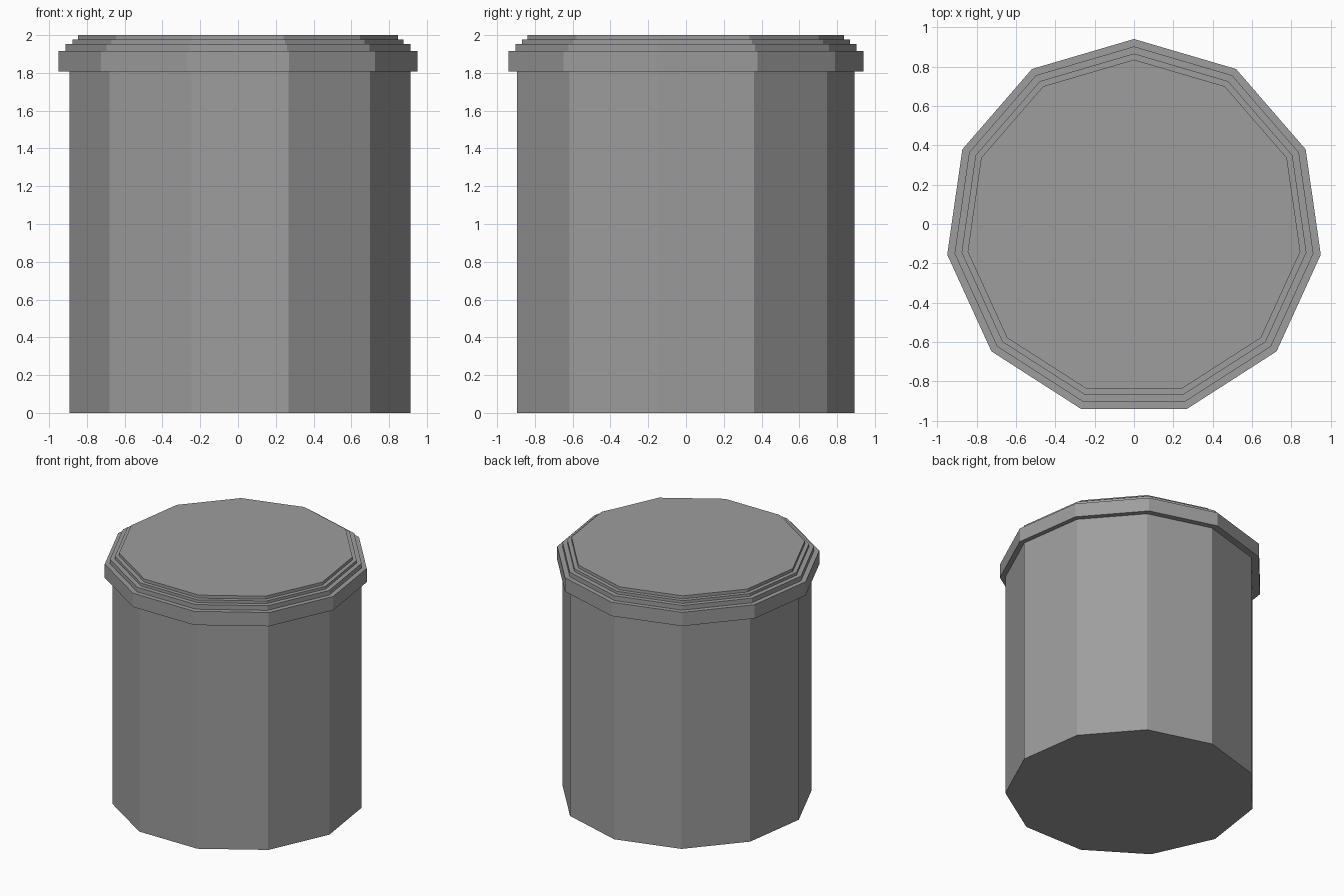
import bpy, bmesh
from math import cos, sin, tau, pi

if "Cube" in bpy.data.objects:
    bpy.data.objects.remove(bpy.data.objects["Cube"])

SIDES = 11

# Dark grey shared by both parts
grey = bpy.data.materials.new("dark_grey")
grey.diffuse_color = (0.34, 0.34, 0.34, 1)
grey.use_nodes = True
grey.node_tree.nodes["Principled BSDF"].inputs["Base Color"].default_value = grey.diffuse_color


def turned_part(name, profile, cx, cy):
    """Closed eleven-sided solid from (radius, z) pairs, listed bottom to top."""
    bm = bmesh.new()
    rings = []
    for r, z in profile:
        angles = [pi / 2 + tau * i / SIDES for i in range(SIDES)]
        rings.append([bm.verts.new((cx + r * cos(a), cy + r * sin(a), z)) for a in angles])
    for low, high in zip(rings, rings[1:]):
        for i in range(SIDES):
            j = (i + 1) % SIDES
            bm.faces.new((low[i], low[j], high[j], high[i]))
    bm.faces.new(rings[0][::-1])
    bm.faces.new(rings[-1])
    mesh = bpy.data.meshes.new(name)
    bm.to_mesh(mesh)
    bm.free()
    mesh.materials.append(grey)
    obj = bpy.data.objects.new(name, mesh)
    bpy.context.collection.objects.link(obj)
    return obj


# Straight-sided container body
turned_part("body", [(0.912, 0), (0.912, 1.807)], 0.01, -0.02)

# Overhanging lid with three steps
steps = [(0.96, 1.807, 1.917), (0.922, 1.917, 1.954), (0.886, 1.954, 1.976), (0.855, 1.976, 2.0)]
turned_part("lid", [(r, z) for r, z0, z1 in steps for z in (z0, z1)], 0, -0.019)
